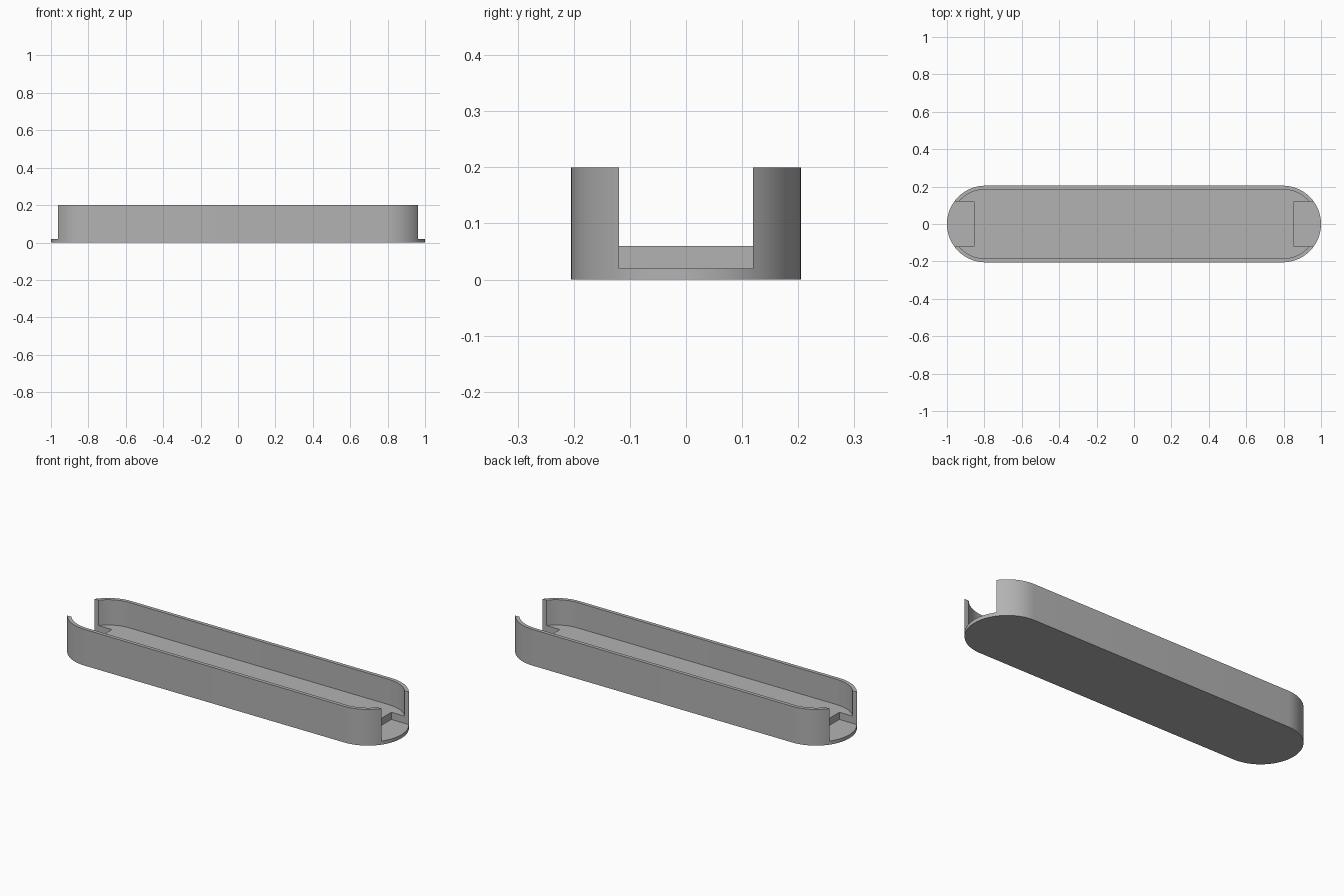
import bpy
import bmesh
from math import cos, sin, pi, radians

cube = bpy.data.objects.get("Cube")
if cube:
    bpy.data.objects.remove(cube, do_unlink=True)

CENTRE_X = 0.795      # centre of each rounded end
OUTER_R = 0.205
INNER_R = 0.185
HEIGHT = 0.2
FLOOR_Z = 0.06
LEDGE_Z = 0.02
NOTCH_X = 0.855
NOTCH_HALF = 0.119
SEGMENTS = 32

grey = bpy.data.materials.new("light grey")
grey.use_nodes = True
colour = (0.45, 0.45, 0.45, 1)
grey.diffuse_color = colour
grey.node_tree.nodes["Principled BSDF"].inputs["Base Color"].default_value = colour


def prism(name, outline, z0, z1):
    """Extrude a flat outline from z0 up to z1."""
    bm = bmesh.new()
    base = bm.faces.new([bm.verts.new((x, y, z0)) for x, y in outline])
    top = bmesh.ops.extrude_face_region(bm, geom=[base])["geom"]
    verts = [v for v in top if isinstance(v, bmesh.types.BMVert)]
    bmesh.ops.translate(bm, verts=verts, vec=(0, 0, z1 - z0))
    bmesh.ops.recalc_face_normals(bm, faces=bm.faces)
    mesh = bpy.data.meshes.new(name)
    bm.to_mesh(mesh)
    bm.free()
    mesh.materials.append(grey)
    obj = bpy.data.objects.new(name, mesh)
    bpy.context.collection.objects.link(obj)
    return obj


def stadium(radius):
    """Outline of a long shape with two semicircular ends."""
    points = []
    for side in (1, -1):
        for i in range(SEGMENTS + 1):
            a = -pi / 2 + pi * i / SEGMENTS
            points.append((side * (CENTRE_X + radius * cos(a)), side * radius * sin(a)))
    return points


def rectangle(x0, x1, half):
    return [(x0, -half), (x1, -half), (x1, half), (x0, half)]


# Solid body, then the hollow and the two end notches
tray = prism("tray", stadium(OUTER_R), 0, HEIGHT)
cutters = [prism("hollow_cutter", stadium(INNER_R), FLOOR_Z, HEIGHT + 0.1)]
for side in (1, -1):
    cutters.append(prism("notch_cutter", rectangle(side * NOTCH_X, side * 1.1, NOTCH_HALF),
                         LEDGE_Z, HEIGHT + 0.2))

bpy.ops.object.select_all(action="DESELECT")
tray.select_set(True)
bpy.context.view_layer.objects.active = tray
for cutter in cutters:
    cutter.hide_render = True
    cut = tray.modifiers.new("cut", "BOOLEAN")
    cut.operation = "DIFFERENCE"
    cut.solver = "EXACT"
    cut.object = cutter
    bpy.ops.object.modifier_apply(modifier=cut.name)
    bpy.data.objects.remove(cutter, do_unlink=True)

bpy.ops.object.shade_smooth_by_angle(angle=radians(30))
